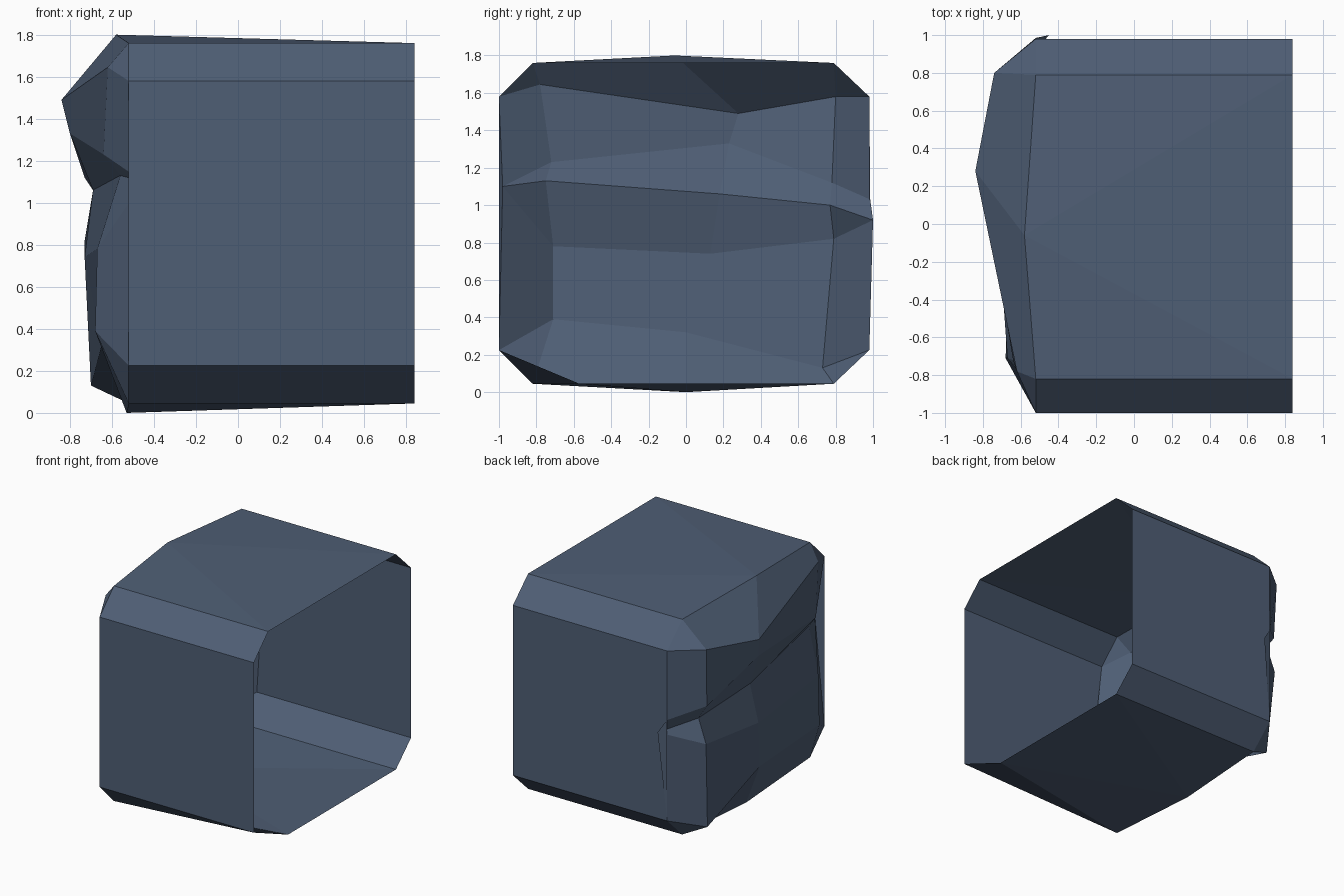
import bpy, bmesh

if "Cube" in bpy.data.objects:
    bpy.data.objects.remove(bpy.data.objects["Cube"])

bm = bmesh.new()
cache = {}

def vert(p):
    if p not in cache:
        cache[p] = bm.verts.new(p)
    return cache[p]

def face(points):
    # Skip repeated points so collapsed cells become triangles
    vs = []
    for p in points:
        v = vert(p)
        if v not in vs:
            vs.append(v)
    if len(vs) > 2:
        bm.faces.new(vs)

# Corners of the ring where the straight walls meet the crumpled end
X = -0.52
TF, TM, TB = (X, -0.82, 1.76), (-0.58, -0.06, 1.80), (X, 0.79, 1.76)
FT, FM, FB = (X, -1.0, 1.58), (-0.45, -0.98, 1.10), (X, -1.0, 0.225)
BT, BU, BL, BB = (X, 0.98, 1.58), (X, 0.985, 1.03), (-0.45, 1.0, 0.92), (X, 0.98, 0.225)
UF, UM, UB = (X, -0.82, 0.045), (-0.53, 0.0, 0.0), (X, 0.79, 0.045)

# Crumpled end: grid of rows from top to bottom, each row front to back
rows = [
    [FT, TF, TM, TB, BT],
    [FT, (-0.62, -0.78, 1.645), (-0.84, 0.28, 1.49), (-0.74, 0.80, 1.58), BT],
    [FM, (-0.64, -0.72, 1.23), (-0.80, 0.23, 1.33), (-0.73, 0.78, 1.12), BU],
    [FM, (-0.56, -0.75, 1.13), (-0.69, 0.18, 1.06), (-0.65, 0.77, 1.00), BL],
    [FM, (-0.67, -0.71, 0.78), (-0.73, 0.13, 0.74), (-0.73, 0.79, 0.82), BL],
    [FB, (-0.68, -0.71, 0.39), (-0.65, 0.0, 0.32), (-0.70, 0.73, 0.13), BB],
    [FB, UF, UM, UB, BB],
]
for a, b in zip(rows, rows[1:]):
    for i in range(4):
        face([a[i], a[i + 1], b[i + 1], b[i]])

# Straight walls: each rim edge of the open end joins one run of the ring
rim = [(-1.0, 1.58), (-0.82, 1.76), (0.79, 1.76), (0.98, 1.58),
       (0.98, 0.225), (0.79, 0.045), (-0.57, 0.045), (-1.0, 0.225)]
rim = [(0.84, y, z) for y, z in rim]
runs = [[FT, TF], [TF, TM, TB], [TB, BT], [BT, BU, BL, BB],
        [BB, UB], [UB, UM, UF], [UF, FB], [FB, FM, FT]]
for i, run in enumerate(runs):
    face(run + [rim[(i + 1) % 8], rim[i]])

bmesh.ops.triangulate(bm, faces=[f for f in bm.faces if len(f.verts) > 4])
bmesh.ops.recalc_face_normals(bm, faces=bm.faces[:])
mesh = bpy.data.meshes.new("crumpled_shell")
bm.to_mesh(mesh)
bm.free()

# Single slate blue colour
mat = bpy.data.materials.new("slate blue")
mat.diffuse_color = (0.078, 0.113, 0.178, 1.0)
mat.use_nodes = True
mat.node_tree.nodes["Principled BSDF"].inputs["Base Color"].default_value = mat.diffuse_color
mesh.materials.append(mat)
obj = bpy.data.objects.new("crumpled_shell", mesh)
bpy.context.collection.objects.link(obj)
